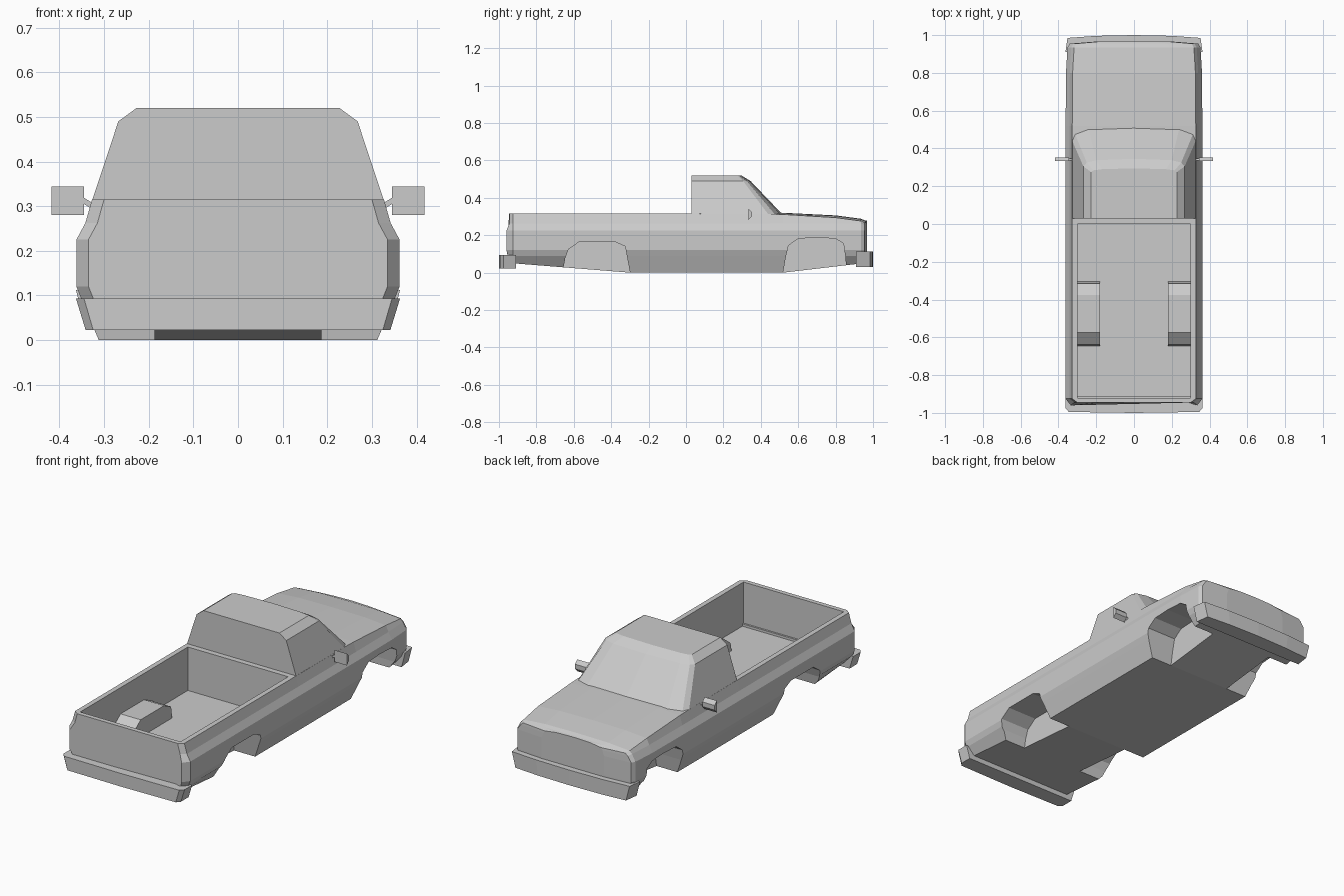
import bpy
import bmesh

cube = bpy.data.objects.get("Cube")
if cube:
    bpy.data.objects.remove(cube, do_unlink=True)

grey = bpy.data.materials.new("plain grey")
grey.use_nodes = True
grey.diffuse_color = (0.6, 0.6, 0.6, 1)
grey.node_tree.nodes["Principled BSDF"].inputs["Base Color"].default_value = (0.6, 0.6, 0.6, 1)


def loft(name, rings):
    """Skin a list of equal rings of points and cap both ends."""
    bm = bmesh.new()
    loops = [[bm.verts.new(p) for p in ring] for ring in rings]
    n = len(loops[0])
    for a, b in zip(loops, loops[1:]):
        for i in range(n):
            j = (i + 1) % n
            bm.faces.new((a[i], a[j], b[j], b[i]))
    bm.faces.new(loops[0])
    bm.faces.new(loops[-1])
    bmesh.ops.recalc_face_normals(bm, faces=bm.faces)
    mesh = bpy.data.meshes.new(name)
    bm.to_mesh(mesh)
    bm.free()
    mesh.materials.append(grey)
    obj = bpy.data.objects.new(name, mesh)
    bpy.context.collection.objects.link(obj)
    return obj


def mirrored(half):
    """Close a half outline across the centre plane."""
    return half + [(-x, y, z) for x, y, z in reversed(half) if x > 0]


def prism(name, profile, x0, x1):
    """Extrude a side profile of (y, z) points across x."""
    return loft(name, [[(x, y, z) for y, z in profile] for x in (x0, x1)])


def combine(target, tool, operation):
    """Apply a boolean and discard the tool."""
    tool.hide_render = True
    mod = target.modifiers.new(operation, 'BOOLEAN')
    mod.operation = operation
    mod.solver = 'EXACT'
    mod.object = tool
    bpy.context.view_layer.objects.active = target
    bpy.ops.object.modifier_apply(modifier=mod.name)
    bpy.data.objects.remove(tool, do_unlink=True)


def body_ring(y, inset, top, crown, bottom, lean=0, scale=1):
    """Cross-section of the body; lean pulls the upper part forward."""
    half = [(0.312, y + lean, bottom), (0.35, y + lean / 2, 0.09),
            (0.362, y, 0.12), (0.362, y, 0.225),
            (0.342, y + lean, min(0.262, top - 0.012)),
            (0.327, y + lean, top), (0.2, y + lean, top + crown * 0.8),
            (0, y + lean, top + crown)]
    return mirrored([((x - inset) * scale if x else 0, py, z) for x, py, z in half])


# Body shell, from tailgate to nose
body = loft("body", [
    body_ring(-0.96, 0.027, 0.315, 0, 0.053, 0.015),
    body_ring(-0.925, 0, 0.315, 0, 0.05),
    body_ring(-0.30, 0, 0.315, 0, 0),
    body_ring(0.03, 0, 0.315, 0, 0),
    body_ring(0.45, 0, 0.313, 0.008, 0),
    body_ring(0.52, 0, 0.311, 0.009, 0),
    body_ring(0.80, 0.002, 0.294, 0.012, 0.033),
    body_ring(0.935, 0.01, 0.276, 0.012, 0.049),
    body_ring(0.955, 0.022, 0.268, 0.012, 0.051),
    body_ring(0.967, 0.022, 0.266, 0.012, 0.052, 0, 0.55),
])

# Open cargo bed
bed = prism("bed_cutter", [(-0.92, 0.08), (0, 0.08), (0, 0.5), (-0.92, 0.5)], -0.3, 0.3)
combine(body, bed, 'DIFFERENCE')

# Wheel tubs in the bed, then the wheel wells
tub = [(-0.65, 0.06), (-0.638, 0.125), (-0.575, 0.173),
       (-0.375, 0.173), (-0.315, 0.145), (-0.302, 0.06)]
rear_well = [(-0.67, -0.05), (-0.645, 0.08), (-0.628, 0.125), (-0.57, 0.165),
             (-0.38, 0.165), (-0.325, 0.14), (-0.314, 0.08), (-0.29, -0.05)]
front_well = [(0.51, -0.05), (0.533, 0.08), (0.548, 0.145), (0.6, 0.182),
              (0.7, 0.187), (0.8, 0.182), (0.842, 0.155), (0.853, 0.08), (0.86, -0.05)]
for side in (1, -1):
    combine(body, prism("tub", tub, side * 0.18, side * 0.315), 'UNION')
    for profile in (rear_well, front_well):
        combine(body, prism("well_cutter", profile, side * 0.187, side * 0.5), 'DIFFERENCE')

# Cab with a bowed windscreen and chamfered roof
cab_levels = {
    0.312: [(0.327, 0.03), (0.327, 0.44), (0.312, 0.475), (0.24, 0.505), (0, 0.515)],
    0.49: [(0.268, 0.03), (0.268, 0.305), (0.25, 0.325), (0.2, 0.338), (0, 0.345)],
    0.52: [(0.227, 0.03), (0.227, 0.275), (0.215, 0.284), (0.17, 0.29), (0, 0.295)],
}
loft("cab", [mirrored([(x, y, z) for x, y in half]) for z, half in cab_levels.items()])


def bumper(name, half, low, high):
    """Wrap-round bumper, narrower at its lower edge."""
    loft(name, [mirrored([(x * s, y, z) for x, y in half])
                for z, s in ((low, 0.94), (high, 1))])


bumper("rear_bumper", [(0.363, -0.91), (0.363, -0.975), (0.345, -0.995), (0, -1)], 0.022, 0.093)
bumper("front_bumper", [(0.363, 0.91), (0.352, 0.985), (0.2, 0.996), (0, 1)], 0.03, 0.112)

# Door mirrors on short arms
for side, label in ((1, "left"), (-1, "right")):
    prism(label + "_mirror", [(0.333, 0.28), (0.333, 0.344), (0.352, 0.325), (0.352, 0.3)],
          side * 0.345, side * 0.418)
    loft(label + "_mirror_arm", [
        [(side * x, y, z + dz) for y, dz in ((0.335, -0.007), (0.335, 0.007), (0.348, 0))]
        for x, z in ((0.315, 0.293), (0.35, 0.315))])
